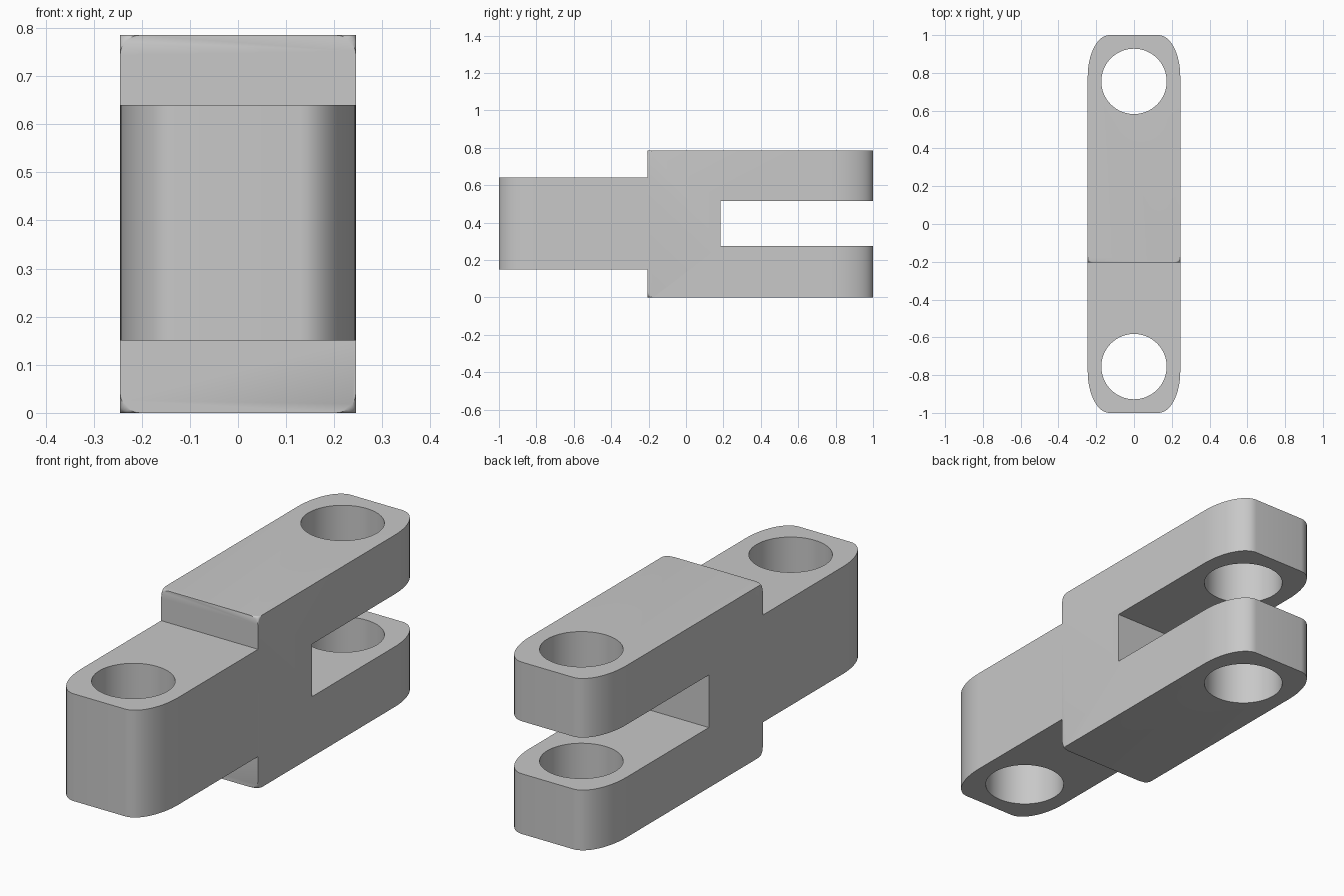
import bpy, bmesh
from math import sin, cos, pi, sqrt, radians

cube = bpy.data.objects.get("Cube")
if cube:
    bpy.data.objects.remove(cube, do_unlink=True)

W, H = 0.245, 0.785          # half width, full height
STEP = -0.205                # where the fork block meets the tongue
HOLE_Y, HOLE_R = 0.755, 0.173
CORNER, DEPTH = 0.042, 0.035  # rounded corner size across and along

grey = bpy.data.materials.new("satin grey")
grey.use_nodes = True
grey.diffuse_color = (0.58, 0.58, 0.58, 1)
grey.node_tree.nodes["Principled BSDF"].inputs["Base Color"].default_value = (0.58, 0.58, 0.58, 1)


def loft(name, rings):
    """Closed solid through rings that share one point count."""
    bm = bmesh.new()
    loops = [[bm.verts.new(p) for p in ring] for ring in rings]
    n = len(loops[0])
    bm.faces.new(loops[0])
    bm.faces.new(loops[-1])
    for a, b in zip(loops, loops[1:]):
        for i in range(n):
            j = (i + 1) % n
            bm.faces.new((a[i], a[j], b[j], b[i]))
    bmesh.ops.recalc_face_normals(bm, faces=bm.faces)
    mesh = bpy.data.meshes.new(name)
    bm.to_mesh(mesh)
    bm.free()
    mesh.materials.append(grey)
    obj = bpy.data.objects.new(name, mesh)
    bpy.context.collection.objects.link(obj)
    return obj


def cut(target, tool, operation):
    """Apply a boolean and discard the tool."""
    mod = target.modifiers.new("cut", 'BOOLEAN')
    mod.operation, mod.solver, mod.object = operation, 'EXACT', tool
    bpy.context.view_layer.update()
    deps = bpy.context.evaluated_depsgraph_get()
    mesh = bpy.data.meshes.new_from_object(target.evaluated_get(deps))
    target.modifiers.clear()
    target.data = mesh
    bpy.data.objects.remove(tool, do_unlink=True)


# Side profile: tongue in front, slotted fork behind
profile = [(-1.1, 0.15), (STEP, 0.15), (STEP, 0), (1.1, 0), (1.1, 0.275), (0.185, 0.275),
           (0.185, 0.515), (1.1, 0.515), (1.1, H), (STEP, H), (STEP, 0.64), (-1.1, 0.64)]
link = loft("fork_link", [[(x, y, z) for y, z in profile] for x in (-0.4, 0.4)])

# Plan outline with elliptical ends
RX, RY, SEG = 0.115, 0.22, 16
outline = []
for q, (sx, sy) in enumerate([(1, 1), (-1, 1), (-1, -1), (1, -1)]):
    for i in range(SEG + 1):
        a = (q + i / SEG) * pi / 2
        outline.append((sx * (W - RX) + RX * cos(a), sy * (1 - RY) + RY * sin(a)))
cut(link, loft("plan_tool", [[(x, y, z) for x, y in outline] for z in (-0.2, 1)]), 'INTERSECT')

# Pin holes through the tongue and both fork arms
for y in (-HOLE_Y, HOLE_Y):
    circle = [(HOLE_R * cos(i * pi / 32), y + HOLE_R * sin(i * pi / 32)) for i in range(64)]
    cut(link, loft("hole_tool", [[(x, v, z) for x, v in circle] for z in (-0.3, 1.1)]), 'DIFFERENCE')


def corner_ring(y, r, sx, sz):
    """Area outside a rounded corner of radius r."""
    pts = [(W + 0.05, H / 2 + 0.05), (W + 0.05, H / 2 - r)]
    for i in range(9):
        a = i * pi / 16
        pts.append((W - r + r * cos(a), H / 2 - r + r * sin(a)))
    pts.append((W - r, H / 2 + 0.05))
    return [(sx * x, y, H / 2 + sz * z) for x, z in pts]


# Rounded corners on the step faces
for sx in (-1, 1):
    for sz in (-1, 1):
        rings = [corner_ring(STEP - 0.05, CORNER, sx, sz)]
        for i in range(8):
            t = i / 8
            r = CORNER * (1 - sqrt(1 - (1 - t) ** 2))
            rings.append(corner_ring(STEP + DEPTH * t, r, sx, sz))
        cut(link, loft("corner_tool", rings), 'DIFFERENCE')

# Smooth the curved walls, keep the edges crisp
bpy.ops.object.select_all(action='DESELECT')
link.select_set(True)
bpy.context.view_layer.objects.active = link
bpy.ops.object.shade_smooth_by_angle(angle=radians(30))
